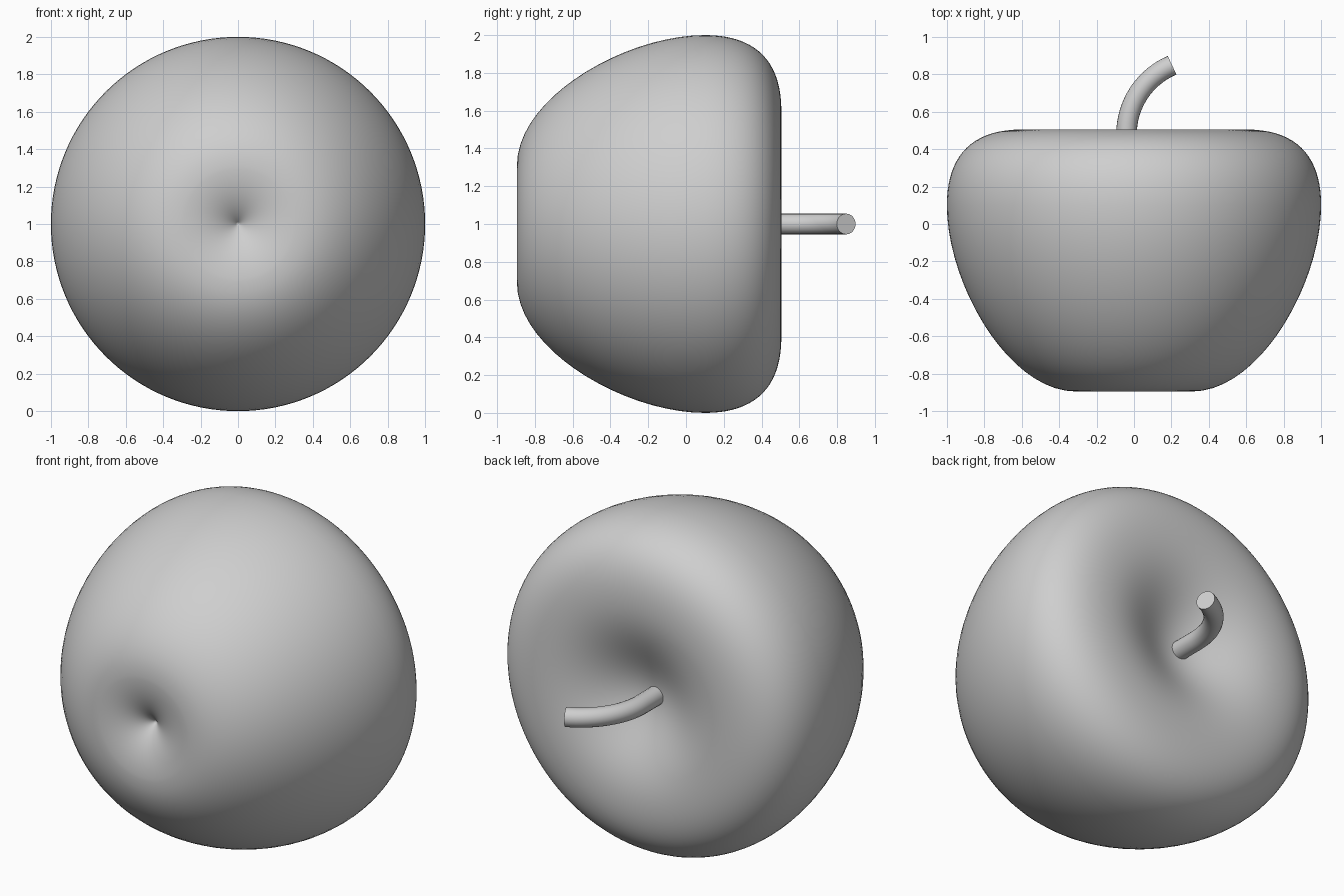
import bpy, bmesh, math
from mathutils import Vector
from mathutils.geometry import interpolate_bezier

cube = bpy.data.objects.get("Cube")
if cube:
    bpy.data.objects.remove(cube, do_unlink=True)

CENTRE = Vector((0, 0, 1))

GREY = (0.62, 0.62, 0.62, 1)
grey = bpy.data.materials.new("light_grey")
grey.use_nodes = True
grey.diffuse_color = GREY
grey.node_tree.nodes["Principled BSDF"].inputs["Base Color"].default_value = GREY


def select_only(obj):
    bpy.ops.object.select_all(action='DESELECT')
    obj.select_set(True)
    bpy.context.view_layer.objects.active = obj


# Fruit body: Bezier half profile (radius, y) revolved about the y axis
SEGMENTS = [
    ((0, .34), (.2, .34), (.33, .505), (.6, .505)),       # stem hollow
    ((.6, .505), (.88, .505), (1, .35), (1, .1)),         # shoulder
    ((1, .1), (1, -.32), (.67, -.895), (.31, -.895)),     # tapering flank
    ((.31, -.895), (.19, -.895), (.07, -.85), (0, -.77)), # pointed dimple
]
profile = []
for seg in SEGMENTS:
    pts = interpolate_bezier(*[Vector((r, y, 0)) for r, y in seg], 20)
    profile += pts if not profile else pts[1:]

bm = bmesh.new()
verts = [bm.verts.new(p + CENTRE) for p in profile]
edges = [bm.edges.new(pair) for pair in zip(verts, verts[1:])]
bmesh.ops.spin(bm, geom=verts + edges, cent=CENTRE, axis=(0, 1, 0),
               angle=math.tau, steps=128, use_duplicate=False)
bmesh.ops.remove_doubles(bm, verts=bm.verts, dist=1e-4)
bmesh.ops.recalc_face_normals(bm, faces=bm.faces)
mesh = bpy.data.meshes.new("fruit_body")
bm.to_mesh(mesh)
bm.free()
body = bpy.data.objects.new("fruit_body", mesh)
bpy.context.collection.objects.link(body)
mesh.materials.append(grey)
select_only(body)
bpy.ops.object.shade_smooth()

# Stem: straight out of the hollow, then an arc bending to +x
BEND, START_X, START_Y, TURN = .4, -.04, .48, math.radians(67)
path = [Vector((START_X, y, 1)) for y in (.3, .39)]
for i in range(17):
    a = TURN * i / 16
    path.append(Vector((START_X + BEND * (1 - math.cos(a)), START_Y + BEND * math.sin(a), 1)))

curve = bpy.data.curves.new("stem", 'CURVE')
curve.dimensions = '3D'
curve.bevel_depth = .055
curve.bevel_resolution = 8
curve.use_fill_caps = True
spline = curve.splines.new('POLY')
spline.points.add(len(path) - 1)
for point, co in zip(spline.points, path):
    point.co = (*co, 1)
stem = bpy.data.objects.new("stem", curve)
bpy.context.collection.objects.link(stem)
curve.materials.append(grey)
select_only(stem)
bpy.ops.object.convert(target='MESH')
bpy.ops.object.shade_smooth_by_angle(angle=math.radians(40))
